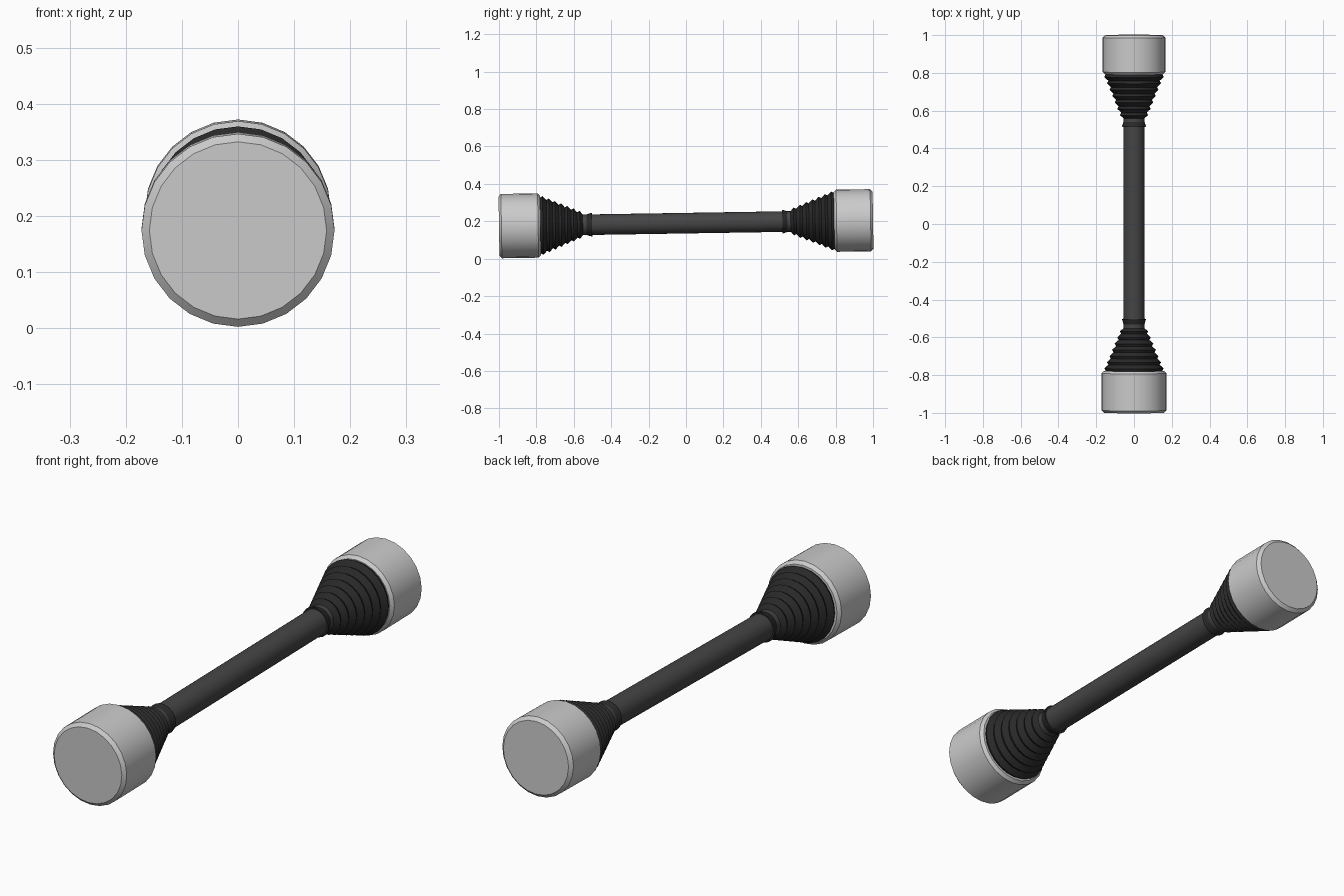
import bpy, bmesh, math

if "Cube" in bpy.data.objects:
    bpy.data.objects.remove(bpy.data.objects["Cube"])

SIDES = 24
CENTER_Z = 0.19
TILT = 0.016  # the whole shaft rises slightly towards the back


def material(name, v):
    m = bpy.data.materials.new(name)
    m.diffuse_color = (v, v, v, 1)
    m.use_nodes = True
    m.node_tree.nodes["Principled BSDF"].inputs["Base Color"].default_value = m.diffuse_color
    return m


def lathe(name, profile, mat=None, angle=30):
    """Revolve (y, radius) points around the tilted shaft axis."""
    bm = bmesh.new()
    rings = []
    for y, r in profile:
        rings.append([bm.verts.new((r * math.sin(2 * math.pi * i / SIDES), y,
                                    r * math.cos(2 * math.pi * i / SIDES)))
                      for i in range(SIDES)])
    for a, b in zip(rings, rings[1:]):
        for i in range(SIDES):
            j = (i + 1) % SIDES
            bm.faces.new((a[i], a[j], b[j], b[i]))
    bm.faces.new(rings[0])
    bm.faces.new(rings[-1])
    bmesh.ops.recalc_face_normals(bm, faces=bm.faces)
    me = bpy.data.meshes.new(name)
    bm.to_mesh(me)
    bm.free()
    ob = bpy.data.objects.new(name, me)
    bpy.context.collection.objects.link(ob)
    ob.location.z = CENTER_Z
    ob.rotation_euler.x = TILT
    if mat:
        me.materials.append(mat)
    bpy.ops.object.select_all(action='DESELECT')
    ob.select_set(True)
    bpy.context.view_layer.objects.active = ob
    bpy.ops.object.shade_smooth_by_angle(angle=math.radians(angle))
    return ob


rubber = material("rubber", 0.022)
steel = material("dark_steel", 0.06)


def joint(prefix, side, r, inner, neck, collar):
    # Chamfered joint housing
    c = 0.013
    lathe(prefix + "_joint_housing",
          [(side * 1.0, r - 0.014), (side * (1 - c), r),
           (side * (inner + c), r), (side * inner, r - 0.012)])
    # Ribbed boot tapering to a flared collar
    ribs, big, small = 7, 0.157, 0.075
    step = (inner - neck) / ribs
    pts = [(side * (inner + 0.01), 0.145)]
    for k in range(ribs):
        rad = big + (small - big) * k / (ribs - 1)
        y = inner - step * k
        pts.append((side * (y - step * 0.4), rad))
        pts.append((side * (y - step), rad - 0.021))
    pts[-1] = (side * neck, 0.05)
    pts += [(side * (collar + 0.004), 0.063), (side * collar, 0.062)]
    lathe(prefix + "_boot", pts, rubber)


# Central shaft
lathe("shaft", [(-0.77, 0.055), (0.77, 0.055)], steel)
joint("front", -1, 0.172, 0.778, 0.548, 0.502)
joint("back", 1, 0.166, 0.792, 0.556, 0.515)
